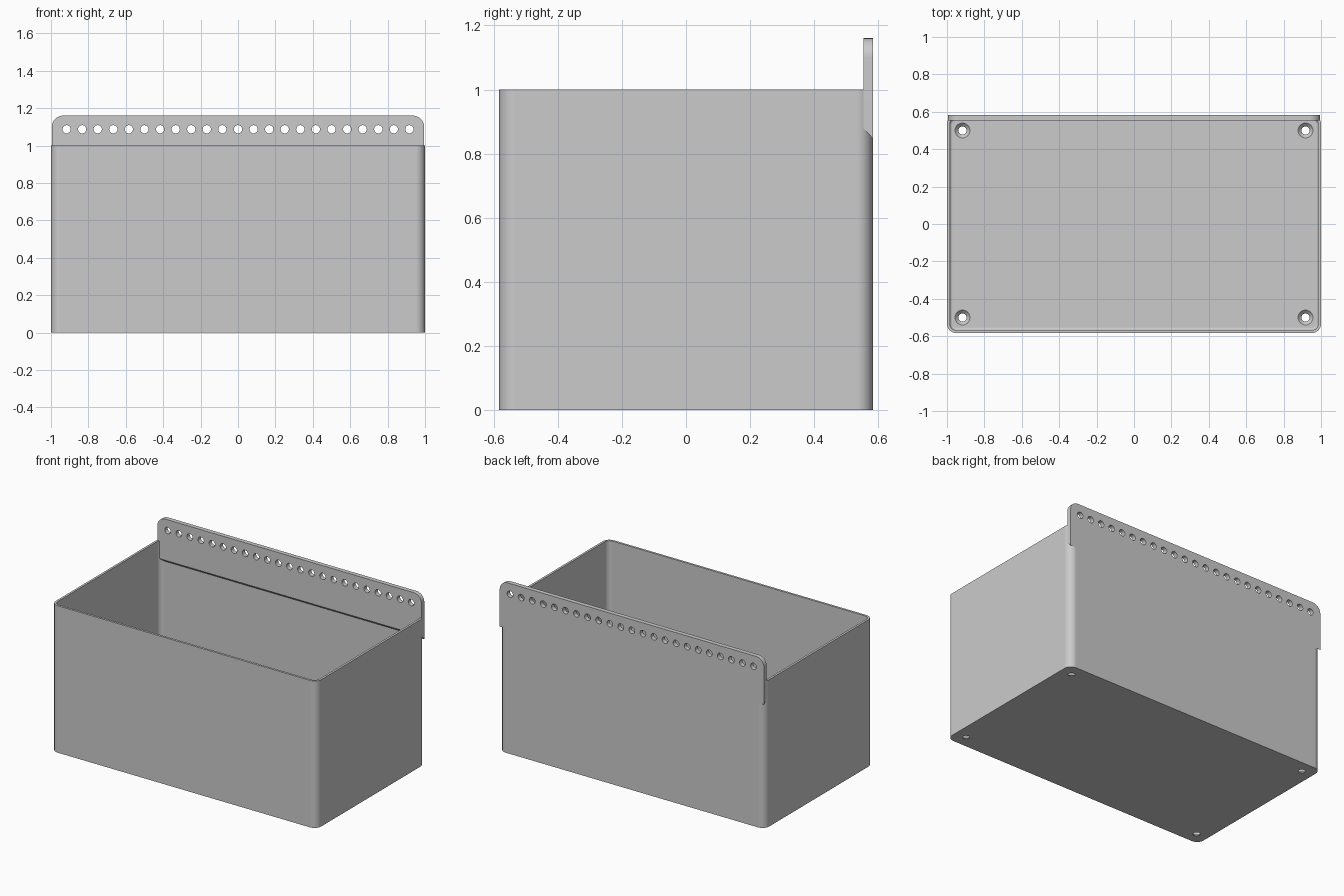
import bpy, bmesh, math
from mathutils import Matrix

cube = bpy.data.objects.get("Cube")
if cube:
    bpy.data.objects.remove(cube, do_unlink=True)

HX, HY, H = 1.0, 0.583, 1.0       # half width, half depth, height of the bin
WALL, FLOOR, R = 0.015, 0.02, 0.05
PLATE_Y = 0.553                   # front face of the hanging plate

grey = bpy.data.materials.new("plain grey")
grey.use_nodes = True
colour = (0.6, 0.6, 0.6, 1)
grey.diffuse_color = colour
grey.node_tree.nodes["Principled BSDF"].inputs["Base Color"].default_value = colour


def make_object(name, bm):
    bmesh.ops.recalc_face_normals(bm, faces=bm.faces)
    mesh = bpy.data.meshes.new(name)
    bm.to_mesh(mesh)
    bm.free()
    mesh.materials.append(grey)
    obj = bpy.data.objects.new(name, mesh)
    bpy.context.collection.objects.link(obj)
    return obj


def arc(cx, cy, r, start, steps=8):
    """Quarter circle of 2D points."""
    angles = [start + math.pi / 2 * i / steps for i in range(steps + 1)]
    return [(cx + r * math.cos(a), cy + r * math.sin(a)) for a in angles]


def loft(bm, rings):
    """Join point rings into a closed solid with a cap at each end."""
    loops = [[bm.verts.new(p) for p in ring] for ring in rings]
    n = len(loops[0])
    for a, b in zip(loops, loops[1:]):
        for i in range(n):
            j = (i + 1) % n
            bm.faces.new((a[i], a[j], b[j], b[i]))
    bm.faces.new(loops[0])
    bm.faces.new(loops[-1])


def rounded_ring(inset, z):
    r = R - inset
    cx, cy = HX - R, HY - R
    signs = [(1, 1), (-1, 1), (-1, -1), (1, -1)]
    return [(x, y, z) for k, (sx, sy) in enumerate(signs)
            for x, y in arc(sx * cx, sy * cy, r, k * math.pi / 2)]


def circle(x, y, z, r, n=32):
    return [(x + r * math.cos(2 * math.pi * i / n),
             y + r * math.sin(2 * math.pi * i / n), z) for i in range(n)]


def cut(obj, cutter):
    cutter.hide_render = True
    mod = obj.modifiers.new("holes", 'BOOLEAN')
    mod.operation = 'DIFFERENCE'
    mod.solver = 'EXACT'
    mod.object = cutter
    bpy.ops.object.select_all(action='DESELECT')
    bpy.context.view_layer.objects.active = obj
    obj.select_set(True)
    bpy.ops.object.modifier_apply(modifier=mod.name)
    bpy.data.objects.remove(cutter, do_unlink=True)
    bpy.ops.object.shade_smooth_by_angle(angle=math.radians(30))
    weighted = obj.modifiers.new("flat panels", 'WEIGHTED_NORMAL')
    weighted.keep_sharp = True


# Open bin: outer wall, rim, inner wall, small fillet, floor
fillet = 0.015
profile = [(0, 0), (0, H), (WALL, H)]
profile += [(WALL + fillet * (1 - math.cos(a)), FLOOR + fillet * (1 - math.sin(a)))
            for a in [math.pi / 2 * i / 4 for i in range(5)]]
bm = bmesh.new()
loft(bm, [rounded_ring(inset, z) for inset, z in profile])
bin_body = make_object("bin_body", bm)

# Countersunk drain holes in the floor corners
bm = bmesh.new()
for x in (-0.917, 0.917):
    for y in (-0.5, 0.5):
        steps = [(-0.05, 0.022), (0.002, 0.022), (FLOOR, 0.04), (0.06, 0.04)]
        loft(bm, [circle(x, y, z, r) for z, r in steps])
cut(bin_body, make_object("floor_hole_cutter", bm))

# Hanging plate: rounded top corners, sloped underside
PX, TOP, PR = 0.995, 1.16, 0.06


def plate_ring(y, bottom):
    outline = [(-PX, bottom), (PX, bottom)]
    outline += arc(PX - PR, TOP - PR, PR, 0)
    outline += arc(PR - PX, TOP - PR, PR, math.pi / 2)
    return [(x, y, z) for x, z in outline]


bm = bmesh.new()
loft(bm, [plate_ring(PLATE_Y, 0.88), plate_ring(HY, 0.847)])
hanging_plate = make_object("hanging_plate", bm)

# Row of mounting holes through the plate
bm = bmesh.new()
for i in range(-11, 12):
    place = Matrix.Translation((i / 12, HY, 1.087)) @ Matrix.Rotation(math.pi / 2, 4, 'X')
    bmesh.ops.create_cone(bm, cap_ends=True, segments=24, radius1=0.022,
                          radius2=0.022, depth=0.2, matrix=place)
cut(hanging_plate, make_object("plate_hole_cutter", bm))
